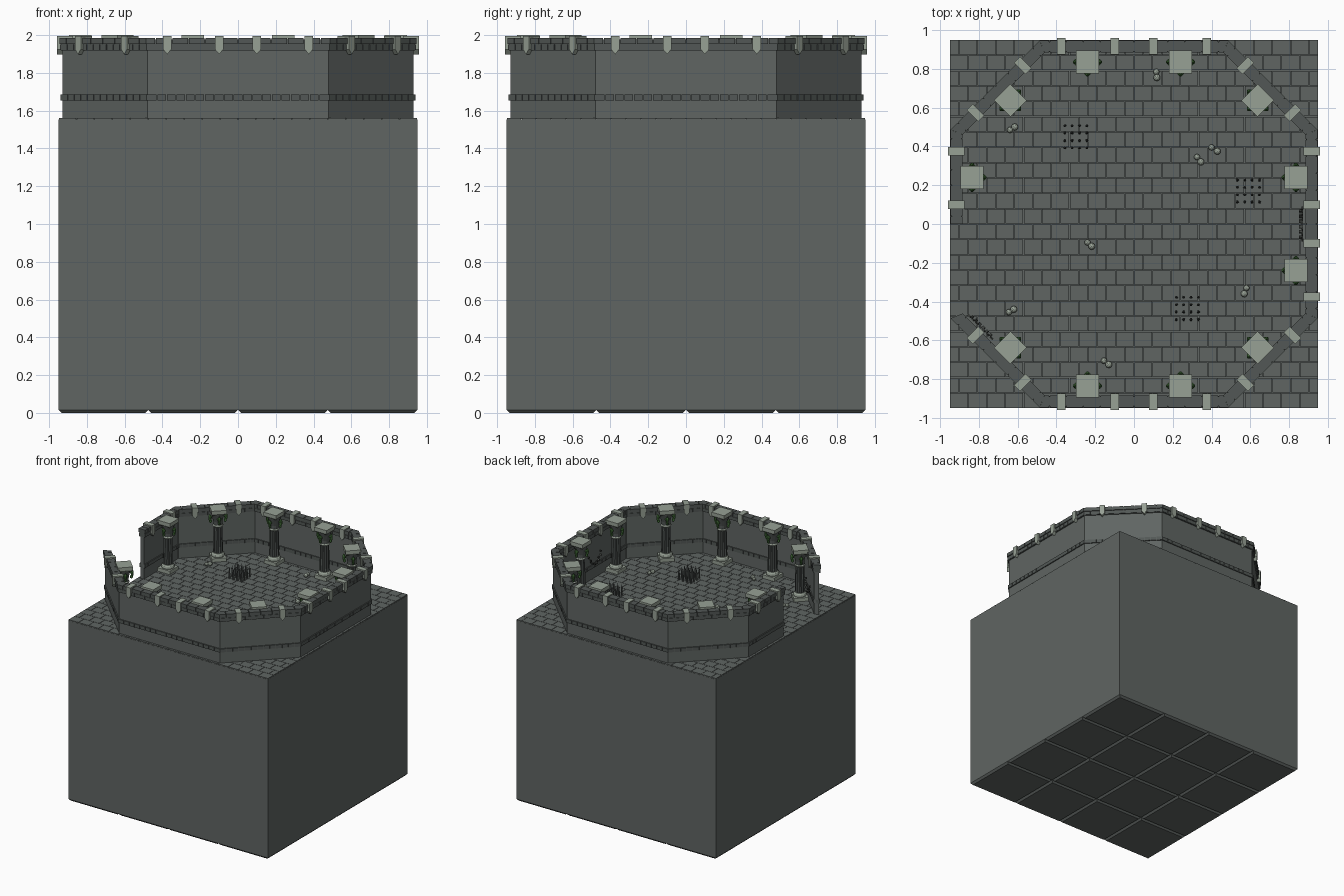
import bpy, bmesh, math, random
from mathutils import Matrix, Vector

if "Cube" in bpy.data.objects:
    bpy.data.objects.remove(bpy.data.objects["Cube"])

random.seed(4)
TAN = math.tan(math.radians(22.5))
FLOOR = 1.56


def material(name, rgb):
    m = bpy.data.materials.new(name)
    m.diffuse_color = (*rgb, 1)
    m.use_nodes = True
    m.node_tree.nodes["Principled BSDF"].inputs["Base Color"].default_value = m.diffuse_color
    return m


STONE = material("dark_stone", (0.115, 0.130, 0.123))
TRIM = material("trim_stone", (0.085, 0.097, 0.092))
LIGHT = material("pale_stone", (0.31, 0.355, 0.30))
GREEN = material("leaf_green", (0.06, 0.17, 0.045))
IRON = material("dark_iron", (0.05, 0.055, 0.05))


def finish(bm, name, mat):
    bmesh.ops.recalc_face_normals(bm, faces=bm.faces)
    me = bpy.data.meshes.new(name)
    bm.to_mesh(me)
    bm.free()
    me.materials.append(mat)
    return place(me, name, Matrix())


def place(me, name, mat):
    ob = bpy.data.objects.new(name, me)
    ob.matrix_world = mat
    bpy.context.collection.objects.link(ob)
    return ob


def loft(bm, rings):
    """Closed solid through rings of equal length."""
    vs = [[bm.verts.new(p) for p in r] for r in rings]
    n = len(vs[0])
    for a, b in zip(vs, vs[1:]):
        for i in range(n):
            j = (i + 1) % n
            bm.faces.new((a[i], a[j], b[j], b[i]))
    bm.faces.new(vs[0][::-1])
    bm.faces.new(vs[-1])


def prism(bm, x0, x1, y0, y1, z0, z1, M=Matrix(), m0=0, m1=0):
    """Box whose x ends may be mitred by slope m0 / m1 along y."""
    q = [(x0 - m0 * y0, y0), (x1 + m1 * y0, y0), (x1 + m1 * y1, y1), (x0 - m0 * y1, y1)]
    loft(bm, [[M @ Vector((x, y, z)) for x, y in q] for z in (z0, z1)])


def square(h, z):
    return [(-h, -h, z), (h, -h, z), (h, h, z), (-h, h, z)]


def circle(r, z, n=12, r2=None):
    return [((r if i % 2 == 0 or r2 is None else r2) * math.cos(i * math.tau / n),
             (r if i % 2 == 0 or r2 is None else r2) * math.sin(i * math.tau / n), z) for i in range(n)]


# --- base block with chamfered underside slabs
bm = bmesh.new()
prism(bm, -.95, .95, -.95, .95, .016, 1.552)
finish(bm, "base_block", STONE)
bm = bmesh.new()
for i in range(4):
    for j in range(4):
        T = Vector((-.7125 + i * .475, -.7125 + j * .475, 0))
        loft(bm, [[T + Vector(p) for p in square(h, z)] for h, z in ((.222, 0), (.2375, .016))])
finish(bm, "underside_slabs", STONE)

# --- floor tiles in staggered rows
bm = bmesh.new()
step, rows, gap = .095, 24, .0015
for r in range(rows):
    y0 = -.95 + r * 1.9 / rows
    for c in range(21):
        x0 = -.95 + (c - (r % 2) * .5) * step
        a, b = max(x0, -.95), min(x0 + step, .95)
        if b - a > .01:
            prism(bm, a + gap, b - gap, y0 + gap, y0 + 1.9 / rows - gap, 1.551, FLOOR)
finish(bm, "floor_tiles", STONE)

# --- column meshes, made once around the origin
bm = bmesh.new()
loft(bm, [circle(.040, 1.62, 20, .033), circle(.035, 1.85, 20, .029)])
shaft = finish(bm, "column_shaft", TRIM)
bm = bmesh.new()
loft(bm, [circle(.036, 1.86), circle(.037, 1.89), circle(.046, 1.93), circle(.056, 1.968)])
capital = finish(bm, "column_capital", TRIM)
bm = bmesh.new()
loft(bm, [square(.058, FLOOR), square(.058, 1.59)])
loft(bm, [circle(.050, 1.59), circle(.053, 1.60), circle(.050, 1.612), circle(.042, 1.622)])
loft(bm, [circle(.038, 1.845), circle(.043, 1.853), circle(.038, 1.862)])
loft(bm, [square(.050, 1.957), square(.060, 1.968), square(.060, 2.0)])
trim = finish(bm, "column_base_and_abacus", LIGHT)
bm = bmesh.new()
for k in range(3):                      # leaves on the three open faces
    R = Matrix.Rotation(math.pi + k * math.pi / 2, 4, 'Z')
    for x, z, sx, sz in ((0, 1.92, .012, .034), (-.026, 1.925, .02, .012),
                         (.026, 1.925, .02, .012), (-.03, 1.89, .01, .018), (.03, 1.89, .01, .018)):
        M = R @ Matrix.Translation((0, -.058 if x else -.064, z)) @ Matrix.Diagonal((sx, .013, sz, 1))
        bmesh.ops.create_icosphere(bm, subdivisions=1, radius=1,
                                   matrix=Matrix.Rotation(math.pi / 2, 4, 'Z') @ M)
leaves = finish(bm, "column_leaves", GREEN)
column = [shaft, capital, trim, leaves]
column_mesh = [(o.data, o.name) for o in column]
for o in column:
    bpy.data.objects.remove(o)


# --- octagonal wall; local x runs along a side, local y is outward from its face
def courses(bm, M, x0, x1, size, y0, y1, z0, z1, m0, m1, shift=0):
    n = max(1, round((x1 - x0) / size))
    w = (x1 - x0) / n
    cuts = [x0] + [x0 + (i + shift) * w for i in range(0 if shift else 1, n)] + [x1]
    for i, (a, b) in enumerate(zip(cuts, cuts[1:])):
        first, last = i == 0, i == len(cuts) - 2
        prism(bm, a + (0 if first else .002), b - (0 if last else .002), y0, y1, z0, z1, M,
              m0 if first else 0, m1 if last else 0)


body, band, cap, core, keys = [bmesh.new() for _ in range(5)]
frames = []
for k in range(8):
    a = k * math.pi / 4
    n = Vector((math.cos(a), math.sin(a), 0))
    t = n.cross(Vector((0, 0, 1)))
    diag = k % 2 == 1
    dist, half = (.997, .318) if diag else (.93, .48)
    M = Matrix((t, n, (0, 0, 1))).transposed().to_4x4()
    M.translation = n * dist
    frames.append(M)
    x0, m0 = (-half, TAN) if k != 4 else (0, 0)      # left side is half missing
    prism(body, x0, half, -.035, 0, 1.555, 1.925, M, m0, TAN)
    prism(core, x0, half, -.040, .008, 1.918, 1.978, M, m0, TAN)
    courses(band, M, x0, half, .05, -.043, .009, 1.655, 1.685, m0, TAN)
    courses(cap, M, x0, half, .05, -.044, .012, 1.920, 1.949, m0, TAN)
    courses(cap, M, x0, half, .085, -.046, .016, 1.953, 1.984, m0, TAN, .5)
    # pointed keystones clasping the cap
    for x in ((-.173, .173) if diag else (-.375, -.1, .1, .375)):
        if x > x0:
            prof = [(-.022, 1.994), (-.022, 1.925), (0, 1.898), (.022, 1.925), (.022, 1.994)]
            loft(keys, [[M @ Vector((x + u, y, z)) for u, z in prof] for y in (-.056, .029)])
    # columns standing in front of the inner face
    for x in ((0,) if diag else (-.24, .24)):
        if x > x0 - .001:
            for me, name in column_mesh:
                place(me, name, M @ Matrix.Translation((x, -.095, 0)) @ Matrix.Rotation(0, 4, 'Z'))
finish(body, "wall_body", STONE)
finish(core, "wall_cap_core", TRIM)
finish(band, "wall_band_bricks", TRIM)
finish(cap, "wall_cap_bricks", TRIM)
finish(keys, "wall_keystones", LIGHT)

# --- floor spikes, three 4 x 4 traps
bm = bmesh.new()
for cx, cy in ((-.30, .45), (.59, .17), (.275, -.435)):
    for i in range(4):
        for j in range(4):
            T = Vector((cx + (i - 1.5) * .038, cy + (j - 1.5) * .038, 0))
            loft(bm, [[T + Vector(p) for p in circle(r, z, 6)]
                      for r, z in ((.008, FLOOR), (.007, 1.62), (.001, 1.655))])
finish(bm, "floor_spikes", TRIM)

# --- loose round stones in pairs
bm = bmesh.new()
for x, y, u, v in ((.115, .785, .118, .755), (-.64, .485, -.615, .5), (.40, .395, .43, .375),
                   (.325, .345, .345, .32), (-.24, -.095, -.218, -.115), (.58, -.33, .568, -.36),
                   (-.645, -.455, -.62, -.44), (-.155, -.705, -.13, -.725)):
    for px, py, r in ((x, y, .016), (u, v, .018)):
        bmesh.ops.create_icosphere(bm, subdivisions=2, radius=r,
                                   matrix=Matrix.Translation((px, py, FLOOR + r * .85)))
finish(bm, "loose_stones", LIGHT)

# --- sagging chains on two inner walls
bm = bmesh.new()
for k, mid in ((0, 0), (5, .184)):
    for i in range(13):
        s = i / 6 - 1
        L = Matrix.Translation((mid + s * .08, -.062 - .008 * (i % 2), 1.70 + .08 * s * s))
        L = frames[k] @ L @ Matrix.Rotation(-math.atan(2 * s), 4, 'Y')
        w, h = ((.004, .008), (.008, .004))[i % 2]
        prism(bm, -.008, .008, -w, w, -h, h, L)
finish(bm, "wall_chains", IRON)
